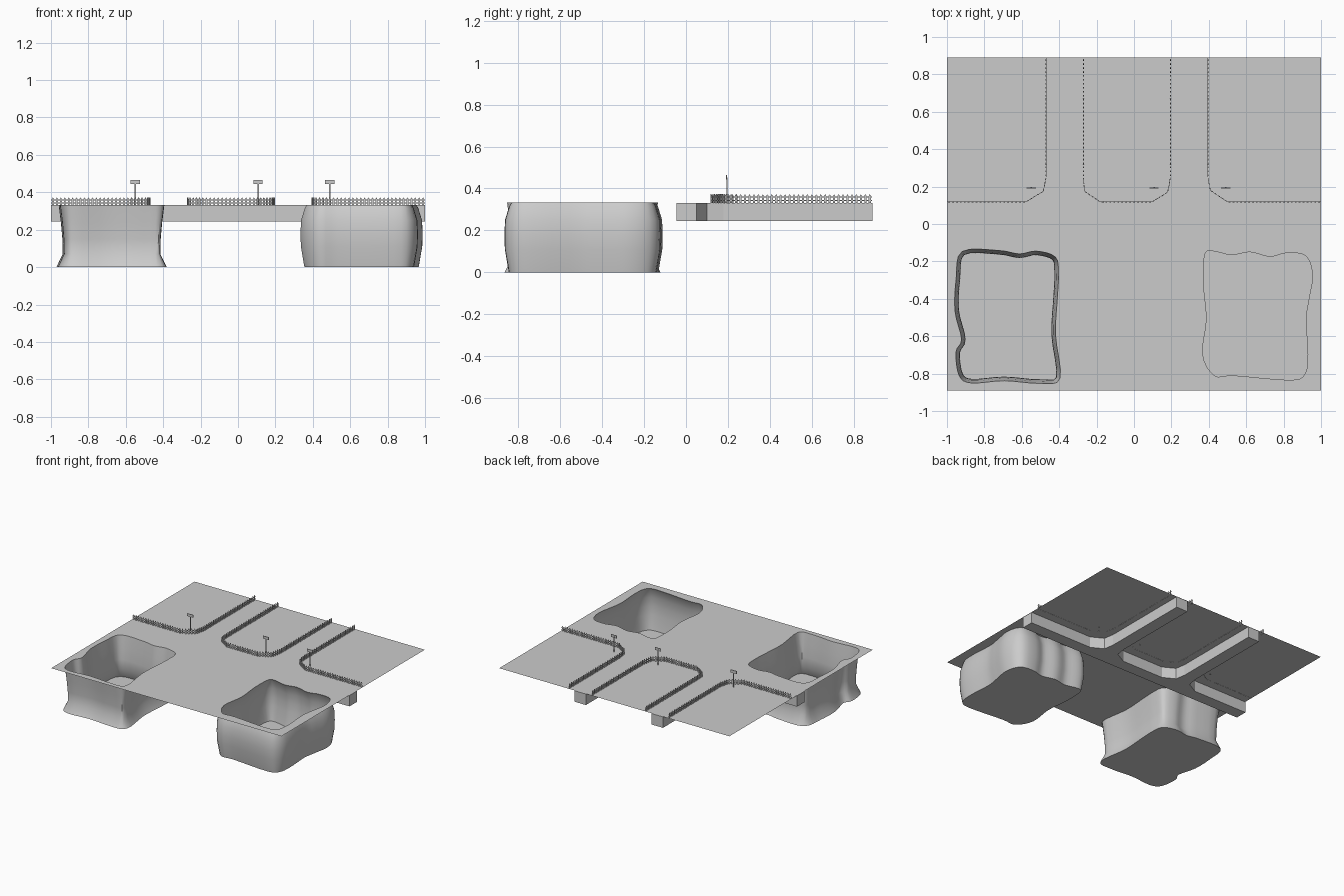
import bpy, bmesh, math
from mathutils import Vector, Matrix

if "Cube" in bpy.data.objects:
    bpy.data.objects.remove(bpy.data.objects["Cube"])

GROUND = 0.333


def finish(bm, name):
    mesh = bpy.data.meshes.new(name)
    bm.to_mesh(mesh)
    bm.free()
    ob = bpy.data.objects.new(name, mesh)
    bpy.context.collection.objects.link(ob)
    return ob


def smooth_loop(pts, steps=4):
    # closed Catmull-Rom curve through the points
    out, n = [], len(pts)
    for i in range(n):
        a, b, c, d = (Vector(pts[(i + k) % n]) for k in (-1, 0, 1, 2))
        for s in range(steps):
            t = s / steps
            out.append(0.5 * (2 * b + (c - a) * t + (2 * a - 5 * b + 4 * c - d) * t * t
                              + (3 * b - a - 3 * c + d) * t ** 3))
    return out


def offset_loop(loop, dist):
    # loops run clockwise, so the outward side is on the left
    out, n = [], len(loop)
    for i, p in enumerate(loop):
        t = (loop[(i + 2) % n] - loop[i - 2]).normalized()
        out.append(p + Vector((-t.y, t.x)) * dist)
    return out


def add_box(bm, centre, size, angle=0.0):
    mat = (Matrix.Translation(centre) @ Matrix.Rotation(angle, 4, 'Z')
           @ Matrix.Diagonal((*size, 1)))
    bmesh.ops.create_cube(bm, size=1, matrix=mat)


# pit rims
left_rim = smooth_loop([
    (-.919, -.147), (-.72, -.142), (-.613, -.16), (-.522, -.145), (-.42, -.177),
    (-.404, -.27), (-.41, -.40), (-.42, -.59), (-.396, -.825), (-.506, -.852),
    (-.694, -.838), (-.87, -.85), (-.935, -.81), (-.952, -.685), (-.922, -.616),
    (-.957, -.466), (-.951, -.295)])
right_rim = smooth_loop([
    (.378, -.166), (.42, -.145), (.522, -.166), (.62, -.15), (.726, -.175),
    (.817, -.155), (.919, -.171), (.954, -.273), (.935, -.40), (.919, -.51),
    (.929, -.696), (.913, -.803), (.833, -.834), (.538, -.81), (.43, -.81),
    (.367, -.696), (.388, -.51), (.372, -.32)])

# ground sheet with two openings
bm = bmesh.new()
border = [Vector(p) for p in ((-1, -.89), (1, -.89), (1, .89), (-1, .89))]
edges = []
for loop in (border, left_rim, right_rim):
    vs = [bm.verts.new((p.x, p.y, GROUND)) for p in loop]
    edges += [bm.edges.new((vs[i - 1], vs[i])) for i in range(len(vs))]
bmesh.ops.triangle_fill(bm, use_beauty=True, use_dissolve=False, edges=edges,
                        normal=(0, 0, 1))
finish(bm, "ground")


# pits: rim lofted down through offset rings to a floor
def pit(name, rim, levels):
    bm = bmesh.new()
    rings = [[bm.verts.new((p.x, p.y, z)) for p in offset_loop(rim, d)] for z, d in levels]
    for a, b in zip(rings, rings[1:]):
        for i in range(len(a)):
            bm.faces.new((a[i - 1], a[i], b[i], b[i - 1]))
    bm.faces.new(rings[-1][::-1])
    ob = finish(bm, name)
    bpy.ops.object.select_all(action='DESELECT')
    ob.select_set(True)
    bpy.context.view_layer.objects.active = ob
    bpy.ops.object.shade_smooth_by_angle(angle=math.radians(40))


pit("left_pit", left_rim,
    [(GROUND, 0), (.24, -.012), (.15, -.02), (.07, -.022), (0, .012)])
pit("right_pit", right_rim,
    [(GROUND, 0), (.315, .01), (.25, .03), (.18, .033), (.11, .031), (0, .012)])

# path slab under the ground: a main road with two branches
outline = [(-1, -.045), (1, -.045), (1, .05)]
for x in (.297, -.373):
    outline += [(x + .155, .05), (x + .063, .10), (x + .05, .18), (x + .05, .89),
                (x - .05, .89), (x - .05, .18), (x - .063, .10), (x - .155, .05)]
outline.append((-1, .05))
bm = bmesh.new()
face = bm.faces.new([bm.verts.new((x, y, .245)) for x, y in outline])
up = bmesh.ops.extrude_face_region(bm, geom=[face], use_keep_orig=True)
bmesh.ops.translate(bm, vec=(0, 0, GROUND - .002 - .245),
                    verts=[v for v in up["geom"] if isinstance(v, bmesh.types.BMVert)])
bmesh.ops.recalc_face_normals(bm, faces=bm.faces[:])
finish(bm, "path_slab")


# picket fences
def picket(bm, p, d):
    side = Vector((-d.y, d.x)) * .002
    prof = [(-.005, -.002), (.005, -.002), (.005, .032), (0, .040), (-.005, .032)]
    rows = [[bm.verts.new((*(p + d * u + side * s), GROUND + z)) for u, z in prof]
            for s in (1, -1)]
    bm.faces.new(rows[0])
    bm.faces.new(rows[1][::-1])
    for i in range(5):
        bm.faces.new((rows[0][i], rows[0][i - 1], rows[1][i - 1], rows[1][i]))


def fence(name, path):
    bm = bmesh.new()
    pts = [Vector(p) for p in path]
    for a, b in zip(pts, pts[1:]):
        length = (b - a).length
        d = (b - a) / length
        n = max(1, round(length / .021))
        for i in range(n):
            picket(bm, a.lerp(b, (i + .5) / n), d)
        mid = (a + b) / 2
        for z in (.010, .026):
            add_box(bm, (mid.x, mid.y, GROUND + z), (length, .002, .005),
                    math.atan2(d.y, d.x))
    bmesh.ops.recalc_face_normals(bm, faces=bm.faces[:])
    finish(bm, name)


fence("left_fence", [(-1, .118), (-.578, .118), (-.485, .175), (-.47, .25), (-.47, .888)])
fence("middle_fence", [(-.27, .888), (-.27, .25), (-.265, .175), (-.18, .118), (.096, .118),
                       (.18, .17), (.195, .25), (.195, .888)])
fence("right_fence", [(.395, .888), (.395, .25), (.408, .18), (.5, .118), (1, .118)])

# sign posts
for i, x in enumerate((-.55, .107, .49)):
    bm = bmesh.new()
    add_box(bm, (x, .195, .39), (.008, .004, .125))
    add_box(bm, (x, .193, .454), (.05, .005, .021))
    finish(bm, f"sign_{i + 1}")
